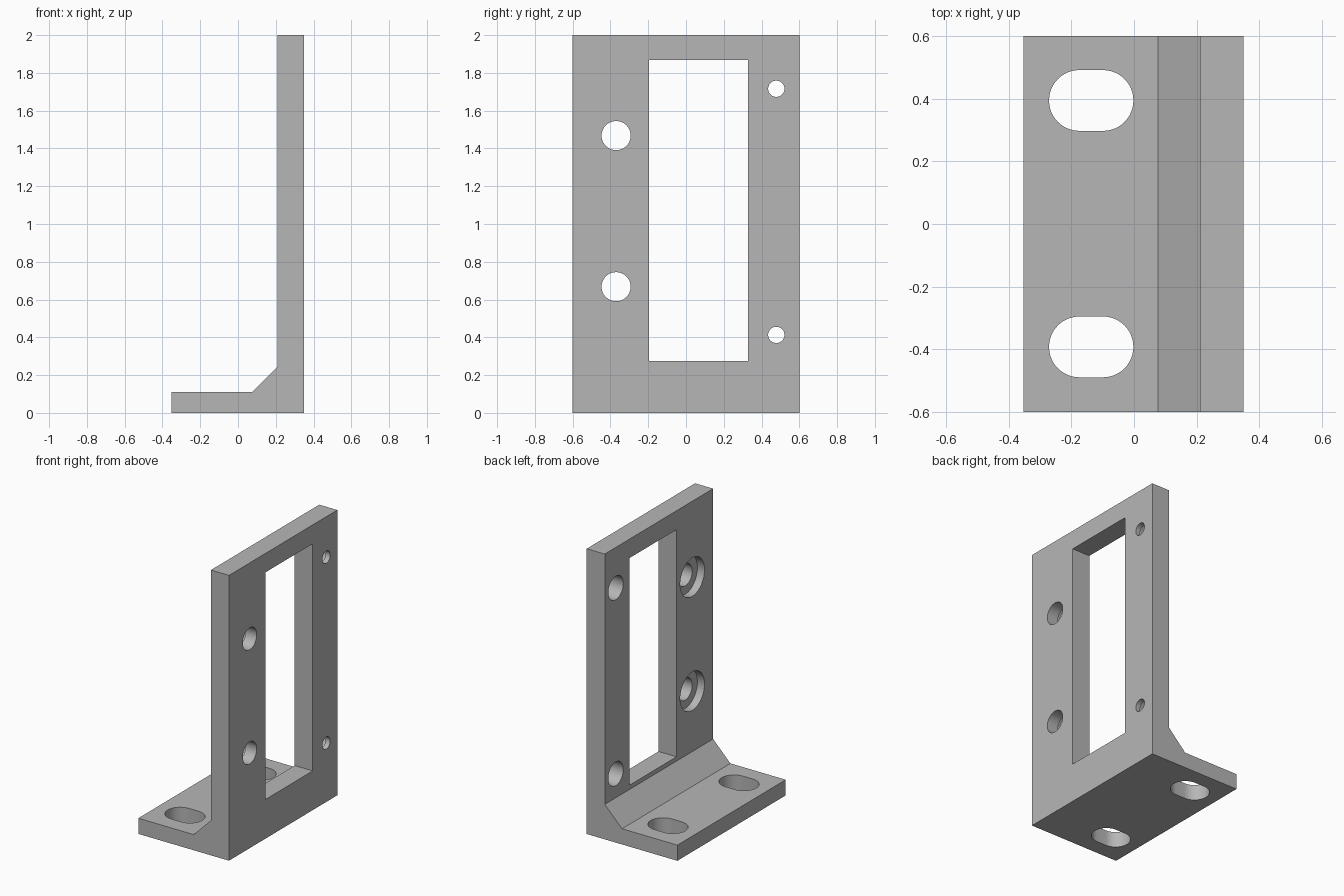
import bpy, bmesh, math
from mathutils import Matrix

cube = bpy.data.objects.get("Cube")
if cube:
    bpy.data.objects.remove(cube, do_unlink=True)

grey = bpy.data.materials.new("plain grey")
grey.use_nodes = True
COLOUR = (0.47, 0.47, 0.47, 1)
grey.diffuse_color = COLOUR
grey.node_tree.nodes["Principled BSDF"].inputs["Base Color"].default_value = COLOUR


def prism(name, outline, direction):
    """Extrude a closed outline of 3D points along a direction."""
    bm = bmesh.new()
    face = bm.faces.new([bm.verts.new(p) for p in outline])
    ext = bmesh.ops.extrude_face_region(bm, geom=[face])
    moved = [v for v in ext["geom"] if isinstance(v, bmesh.types.BMVert)]
    bmesh.ops.translate(bm, verts=moved, vec=direction)
    bmesh.ops.recalc_face_normals(bm, faces=bm.faces)
    mesh = bpy.data.meshes.new(name)
    bm.to_mesh(mesh)
    bm.free()
    mesh.materials.append(grey)
    obj = bpy.data.objects.new(name, mesh)
    bpy.context.collection.objects.link(obj)
    return obj


def arc(cx, cy, r, start, sweep, steps):
    return [(cx + r * math.cos(start + sweep * i / steps),
             cy + r * math.sin(start + sweep * i / steps)) for i in range(steps + 1)]


def cut(target, cutter):
    cutter.hide_render = True
    mod = target.modifiers.new("cut", "BOOLEAN")
    mod.operation, mod.solver, mod.object = "DIFFERENCE", "EXACT", cutter
    bpy.context.view_layer.objects.active = target
    bpy.ops.object.modifier_apply(modifier=mod.name)
    bpy.data.objects.remove(cutter, do_unlink=True)


def bore(target, y, z, r, x0, x1):
    ring = arc(y, z, r, 0, 2 * math.pi, 48)[:-1]
    cut(target, prism("bore_cutter", [(x0, a, b) for a, b in ring], (x1 - x0, 0, 0)))


# Bracket: foot, gusset chamfer and upright plate in one profile
BACK, WALL, FRONT = -0.353, 0.21, 0.35
profile = [(BACK, 0), (FRONT, 0), (FRONT, 2), (WALL, 2),
           (WALL, 0.245), (0.076, 0.11), (BACK, 0.11)]
bracket = prism("angle_bracket", [(x, -0.6, z) for x, z in profile], (0, 1.2, 0))

# Rectangular window in the upright
window = [(0.1, y, z) for y, z in
          [(-0.195, 0.275), (0.328, 0.275), (0.328, 1.867), (-0.195, 1.867)]]
cut(bracket, prism("window_cutter", window, (0.4, 0, 0)))

# Counterbored holes, opening wide towards the foot side
for z in (0.668, 1.468):
    bore(bracket, -0.37, z, 0.077, 0.1, 0.5)
    bore(bracket, -0.37, z, 0.135, 0.1, WALL + 0.055)

# Deep stepped holes with a small outlet
for z in (0.413, 1.716):
    bore(bracket, 0.478, z, 0.043, 0.1, 0.5)
    bore(bracket, 0.478, z, 0.083, 0.1, FRONT - 0.035)

# Mounting slots in the foot
for y in (-0.392, 0.394):
    slot = (arc(-0.099, y, 0.097, -math.pi / 2, math.pi, 24)
            + arc(-0.174, y, 0.097, math.pi / 2, math.pi, 24))
    cut(bracket, prism("slot_cutter", [(a, b, -0.1) for a, b in slot], (0, 0, 0.4)))

bpy.ops.object.select_all(action="DESELECT")
bracket.select_set(True)
bpy.context.view_layer.objects.active = bracket
bpy.ops.object.shade_smooth_by_angle(angle=math.radians(30))
